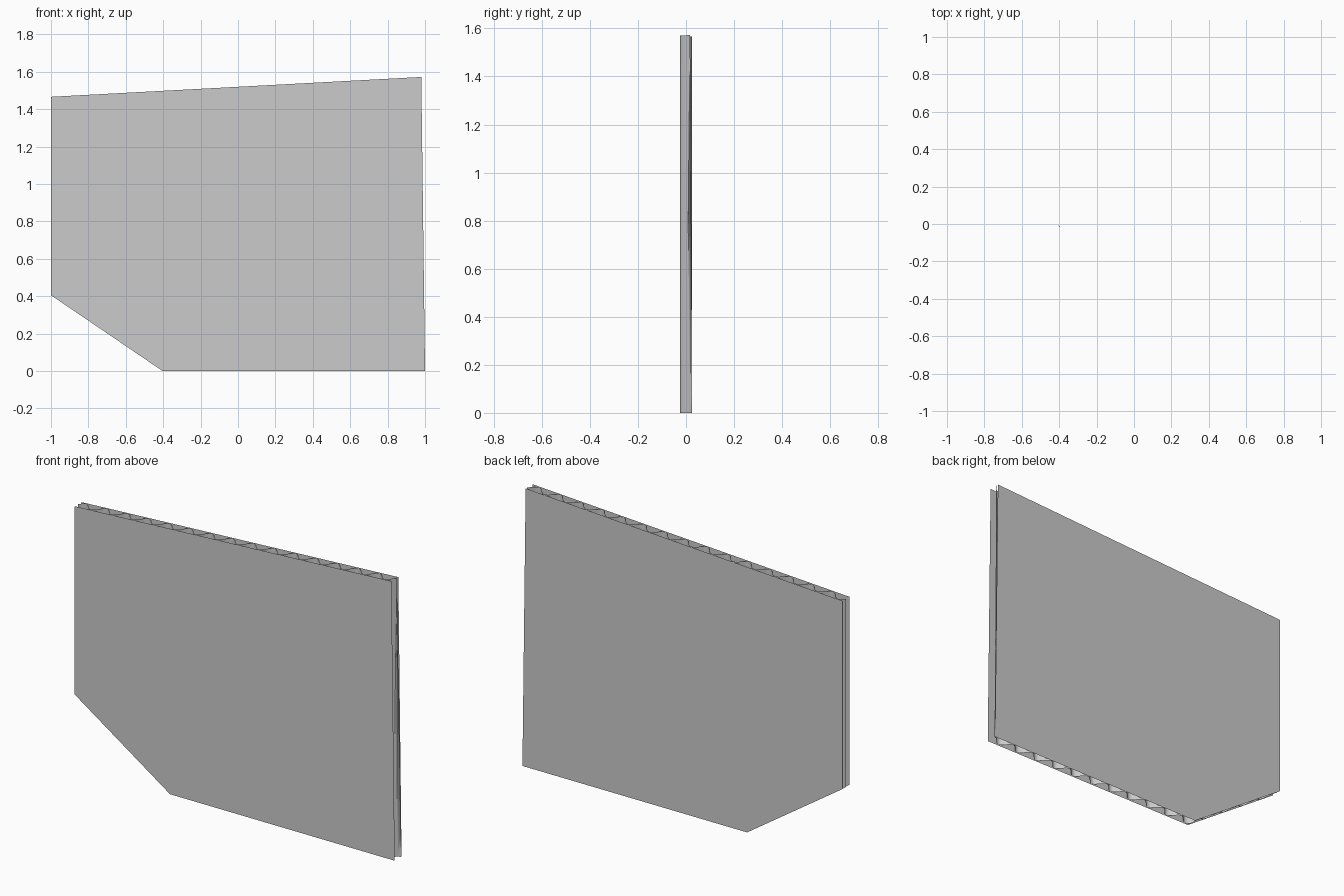
import bpy, bmesh, math

if "Cube" in bpy.data.objects:
    bpy.data.objects.remove(bpy.data.objects["Cube"])

# Torn cardboard outline in the x/z plane
OUTLINE = [(-0.403, 0), (1.0, 0), (0.848, 0.69), (0.885, 1.19),
           (0.98, 1.572), (-1.0, 1.466), (-1.0, 0.405)]
PERIOD, CREST, AMP, SHEET_Y = 0.131, 0.998, 0.0255, 0.0305


def panel(name, y=0.0, wavy=False):
    bm = bmesh.new()
    bm.faces.new([bm.verts.new((x, y, z)) for x, z in OUTLINE])
    bmesh.ops.triangulate(bm, faces=bm.faces[:])
    if wavy:
        # slice into vertical strips, then push the strips into a wave
        step = PERIOD / 8
        x = CREST
        while x > -1:
            bmesh.ops.bisect_plane(bm, geom=bm.verts[:] + bm.edges[:] + bm.faces[:],
                                   plane_co=(x, 0, 0), plane_no=(1, 0, 0), dist=1e-6)
            x -= step
        for v in bm.verts:
            v.co.y = AMP * math.cos(2 * math.pi * (v.co.x - CREST) / PERIOD)
    else:
        bmesh.ops.dissolve_limit(bm, angle_limit=0.01, verts=bm.verts[:], edges=bm.edges[:])
        if y > 0:
            bmesh.ops.reverse_faces(bm, faces=bm.faces[:])
    me = bpy.data.meshes.new(name)
    bm.to_mesh(me)
    bm.free()
    ob = bpy.data.objects.new(name, me)
    bpy.context.collection.objects.link(ob)
    return ob


# Two flat liners and the fluted core between them
panel("front_liner", -SHEET_Y)
panel("back_liner", SHEET_Y)
core = panel("fluted_core", wavy=True)
for p in core.data.polygons:
    p.use_smooth = True
